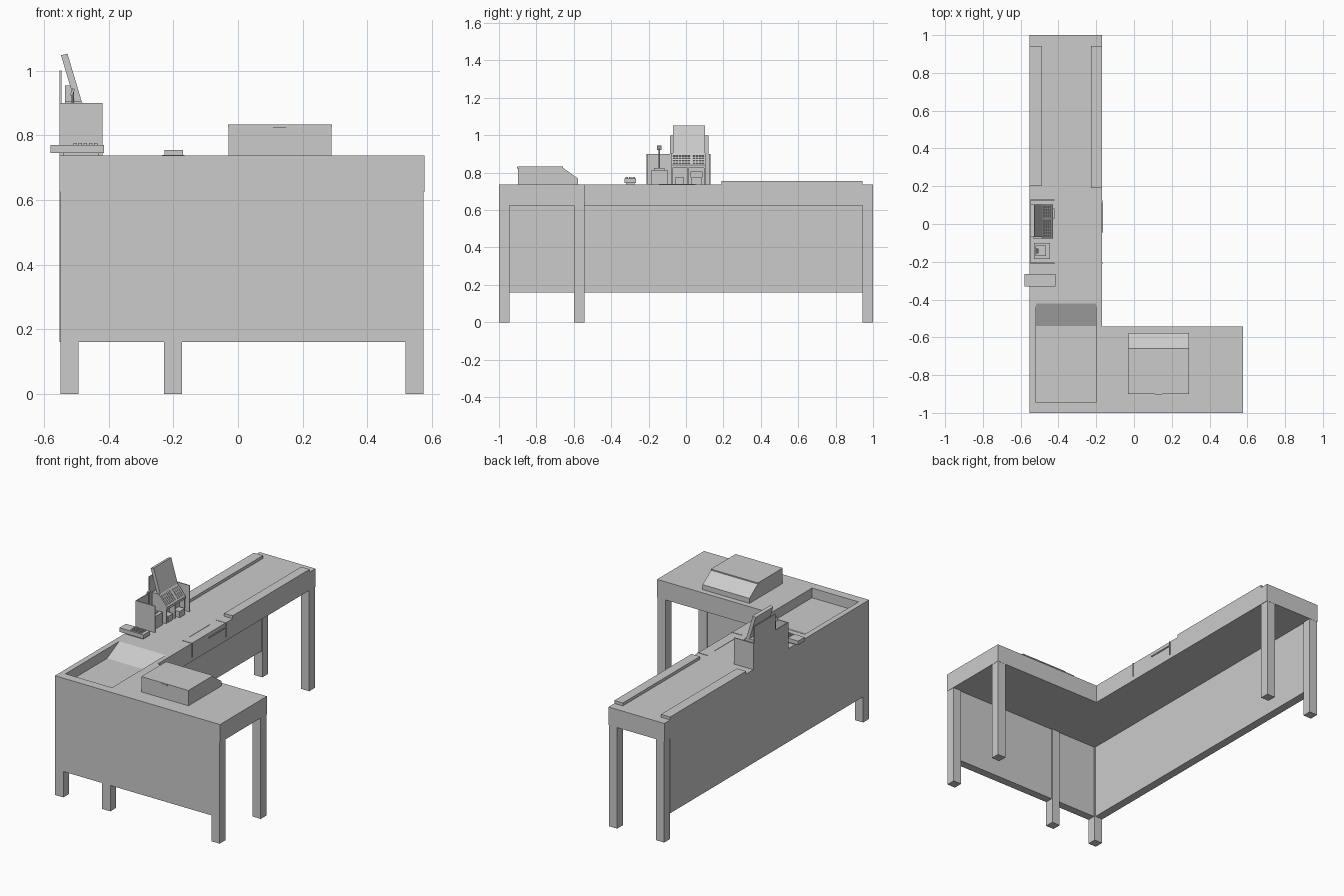
import bpy, bmesh, math
from mathutils import Matrix, Vector


def finish(name, bm):
    bmesh.ops.recalc_face_normals(bm, faces=bm.faces)
    me = bpy.data.meshes.new(name)
    bm.to_mesh(me)
    bm.free()
    ob = bpy.data.objects.new(name, me)
    bpy.context.collection.objects.link(ob)
    return ob


def boxes(name, items):
    """Several boxes in one mesh, each (x0, x1, y0, y1, z0, z1)."""
    bm = bmesh.new()
    for x0, x1, y0, y1, z0, z1 in items:
        m = Matrix.Translation(((x0 + x1) / 2, (y0 + y1) / 2, (z0 + z1) / 2)) \
            @ Matrix.Diagonal((x1 - x0, y1 - y0, z1 - z0, 1))
        bmesh.ops.create_cube(bm, size=1, matrix=m)
    return finish(name, bm)


def prism(name, pts, axis, a, b):
    """Profile extruded along an axis from a to b."""
    bm = bmesh.new()
    place = {'x': lambda p: (a, p[0], p[1]),
             'y': lambda p: (p[0], a, p[1]),
             'z': lambda p: (p[0], p[1], a)}[axis]
    face = bm.faces.new([bm.verts.new(place(p)) for p in pts])
    new = bmesh.ops.extrude_face_region(bm, geom=[face])['geom']
    step = Vector([(b - a) if axis == c else 0 for c in 'xyz'])
    bmesh.ops.translate(bm, vec=step, verts=[v for v in new if isinstance(v, bmesh.types.BMVert)])
    return finish(name, bm)


TOP = 0.737

# L-shaped counter top with sunken bagging tray
top = prism("counter_top", [(-0.552, -1), (0.577, -1), (0.577, -0.542), (-0.17, -0.542),
                            (-0.17, 1), (-0.552, 1)], 'z', 0.625, TOP)
tray = prism("tray_cutter", [(-0.945, TOP + 0.02), (-0.945, 0.677), (-0.54, 0.677),
                             (-0.42, TOP), (-0.42, TOP + 0.02)], 'x', -0.518, -0.2)
tray.hide_render = True
tray.hide_viewport = True
mod = top.modifiers.new("tray", 'BOOLEAN')
mod.operation = 'DIFFERENCE'
mod.solver = 'EXACT'
mod.object = tray

# Legs
for i, (x, y) in enumerate([(-0.55, -1), (-0.229, -1), (0.519, -1), (0.519, -0.599),
                            (-0.55, 0.943), (-0.229, 0.943)]):
    boxes(f"leg_{i + 1}", [(x, x + 0.056, y, y + 0.056, 0, 0.63)])

# Modesty panels
boxes("front_panel", [(-0.5, 0.522, -1, -0.95, 0.16, 0.63)])
boxes("side_panel", [(-0.552, -0.5, -0.96, 0.945, 0.16, 0.63)])

# Belt rails
boxes("left_belt_rail", [(-0.552, -0.489, 0.2, 0.943, TOP - 0.005, 0.755)])
boxes("right_belt_rail", [(-0.228, -0.17, 0.19, 0.943, TOP - 0.005, 0.755)])

# Price scanner trim: strips wrapping over the counter edge, seams and bar
trim = []
for y in (-0.21, 0.12):
    trim += [(-0.235, -0.165, y, y + 0.005, TOP - 0.004, TOP + 0.002),
             (-0.172, -0.165, y, y + 0.005, 0.65, TOP + 0.002)]
trim += [(-0.232, -0.228, -0.145, 0.05, TOP - 0.004, TOP + 0.002),
         (-0.172, -0.165, -0.045, 0.115, 0.707, 0.714)]
boxes("scanner_trim", trim)

# Wedge-fronted box on the return counter, with lid and grip
prism("box_body", [(-0.898, TOP - 0.005), (-0.898, 0.826), (-0.658, 0.826),
                   (-0.577, 0.768), (-0.577, TOP - 0.005)], 'x', -0.03, 0.29)
boxes("box_lid", [(-0.031, 0.291, -0.9, -0.658, 0.826, 0.833)])
boxes("box_grip", [(0.11, 0.147, -0.903, -0.898, 0.822, 0.828)])

# Register housing: stepped back plate and two side plates
prism("register_back", [(-0.21, TOP - 0.005), (0.13, TOP - 0.005), (0.13, 0.9), (0.12, 0.9),
                        (0.12, 1.0), (-0.085, 1.0), (-0.085, 0.9), (-0.21, 0.9)],
      'x', -0.553, -0.547)
boxes("register_sides", [(-0.553, -0.42, y, y + 0.006, TOP - 0.005, 0.9) for y in (-0.211, 0.125)])

# Register body, sloped at the keyboard
prism("register_body", [(-0.535, 0.825), (-0.43, 0.825), (-0.43, 0.84), (-0.485, 0.905),
                        (-0.535, 0.905)], 'y', -0.078, 0.103)
boxes("register_base", [(-0.535, -0.475, -0.078, 0.103, TOP - 0.005, 0.826)]
      + [(-0.48, -0.435, y, y + 0.006, TOP - 0.005, 0.826) for y in (-0.078, 0.007, 0.097)])
boxes("card_readers", [(-0.476, -0.437, -0.06, -0.01, TOP - 0.005, 0.775),
                       (-0.476, -0.42, 0.03, 0.082, TOP - 0.005, 0.775),
                       (-0.476, -0.462, 0.025, 0.087, 0.775, 0.805)])

# Keyboard keys on the slope
bm = bmesh.new()
tilt = Matrix.Rotation(math.atan2(0.065, 0.055), 4, 'Y')
low, high = Vector((-0.43, 0, 0.84)), Vector((-0.485, 0, 0.905))
for y0, cols in ((-0.063, 6), (0.043, 4)):
    for c in range(cols):
        for r in range(4):
            p = low.lerp(high, 0.2 + 0.2 * r)
            m = Matrix.Translation((p.x, y0 + c * 0.0155, p.z)) @ tilt \
                @ Matrix.Diagonal((0.012, 0.0115, 0.01, 1))
            bmesh.ops.create_cube(bm, size=1, matrix=m)
finish("register_keys", bm)

# Tilted screen and its support
prism("screen", [(-0.548, 1.048), (-0.528, 1.053), (-0.484, 0.905), (-0.504, 0.9)],
      'y', -0.07, 0.102)
boxes("screen_support", [(-0.535, -0.51, -0.02, 0.05, 0.9, 0.955)])

# Receipt printer with a small pole display
boxes("printer", [(-0.53, -0.445, -0.185, -0.1, TOP - 0.005, 0.815),
                  (-0.522, -0.465, -0.17, -0.115, 0.81, 0.824)])
bm = bmesh.new()
bmesh.ops.create_cone(bm, cap_ends=True, segments=8, radius1=0.004, radius2=0.004, depth=0.12,
                      matrix=Matrix.Translation((-0.512, -0.142, 0.876)))
finish("display_pole", bm)
prism("display_head", [(-0.52, 0.925), (-0.513, 0.922), (-0.505, 0.942), (-0.512, 0.946)],
      'y', -0.156, -0.13)

# Payment keypad overhanging the counter edge
boxes("keypad", [(-0.58, -0.415, -0.33, -0.266, 0.745, 0.77),
                 (-0.54, -0.43, -0.32, -0.276, TOP - 0.004, 0.747)])
boxes("keypad_keys", [(-0.51 + 0.016 * i, -0.499 + 0.016 * i, -0.323 + 0.018 * j,
                       -0.31 + 0.018 * j, 0.768, 0.776) for i in range(5) for j in range(3)])
